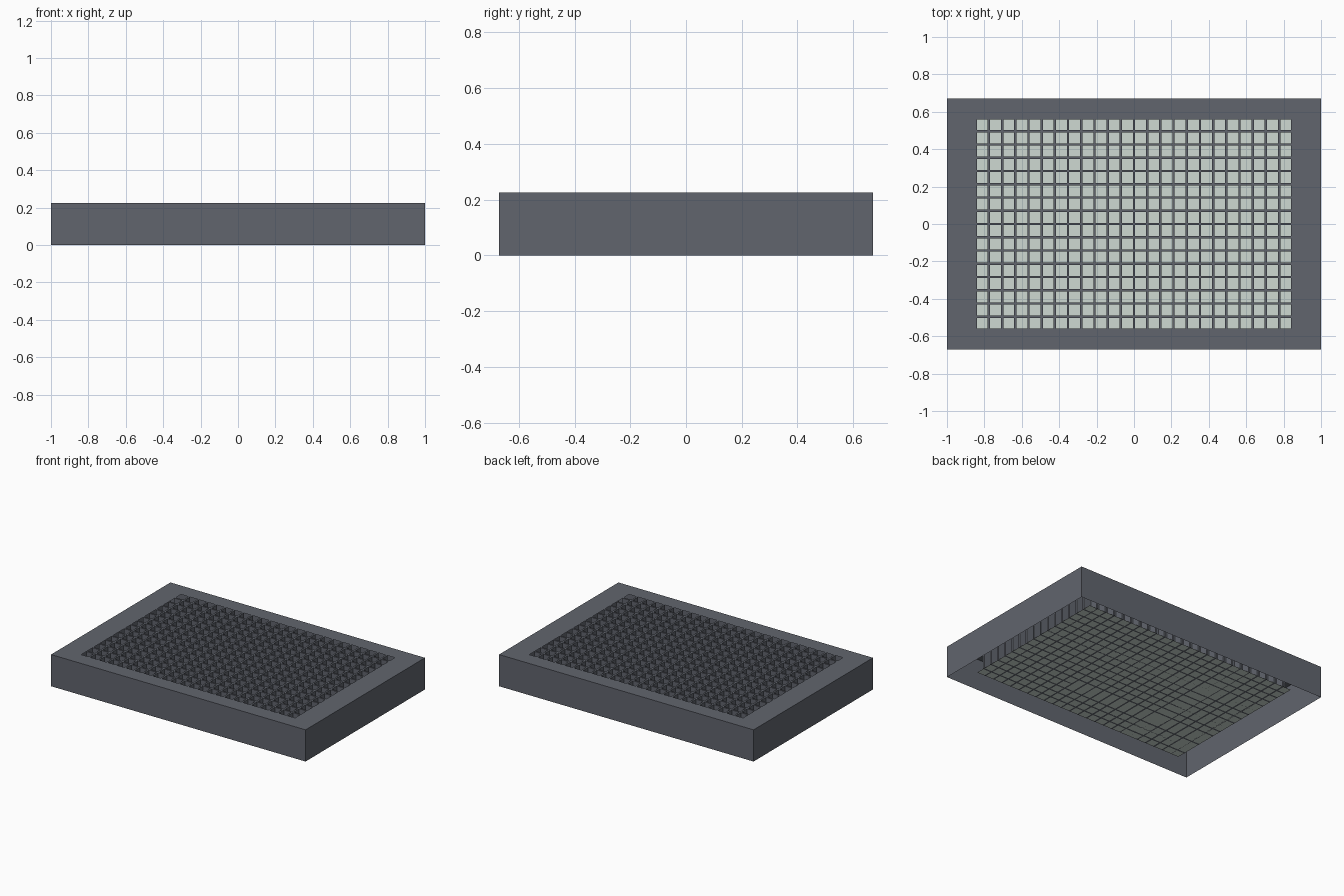
import bpy, bmesh

if "Cube" in bpy.data.objects:
    bpy.data.objects.remove(bpy.data.objects["Cube"])

W, D, H = 1.0, 0.67, 0.225      # housing half sizes and height
GX, GY = 0.84, 0.56             # half sizes of the grille opening
COLS, ROWS = 24, 16
BAR = 0.0125                    # bar thickness
Z0 = 0.045                      # height of the panel


def material(name, rgb):
    m = bpy.data.materials.new(name)
    m.diffuse_color = (*rgb, 1)
    m.use_nodes = True
    m.node_tree.nodes["Principled BSDF"].inputs["Base Color"].default_value = m.diffuse_color
    return m


def finish(bm, name, mat):
    me = bpy.data.meshes.new(name)
    bm.to_mesh(me)
    bm.free()
    ob = bpy.data.objects.new(name, me)
    bpy.context.collection.objects.link(ob)
    me.materials.append(mat)


def rect(bm, x, y, z):
    return [bm.verts.new((sx * x, sy * y, z))
            for sx, sy in ((-1, -1), (1, -1), (1, 1), (-1, 1))]


def box(bm, lo, hi):
    v = bmesh.ops.create_cube(bm, size=1)["verts"]
    for p in v:
        p.co = [(a + b) / 2 + c * (b - a) for a, b, c in zip(lo, hi, p.co)]


grey = material("housing_grey", (0.12, 0.13, 0.155))
dark = material("grille_grey", (0.12, 0.13, 0.155))
pale = material("panel_pale", (0.62, 0.7, 0.65))

# Housing: thin sheet walls and a top rim around the opening
bm = bmesh.new()
loops = [rect(bm, W, D, 0), rect(bm, W, D, H), rect(bm, GX, GY, H)]
for a, b in zip(loops, loops[1:]):
    for i in range(4):
        j = (i + 1) % 4
        bm.faces.new((a[i], a[j], b[j], b[i]))
finish(bm, "housing", grey)

# Grille: crossing upright bars between the cells
bm = bmesh.new()
for n, half, other, axis in ((COLS, GX, GY, 0), (ROWS, GY, GX, 1)):
    pitch = (2 * half + BAR) / n
    for i in range(1, n):
        c = -half - BAR / 2 + i * pitch
        lo, hi = [c - BAR / 2, -other, Z0], [c + BAR / 2, other, H]
        if axis:
            lo[:2], hi[:2] = lo[1::-1], hi[1::-1]
        box(bm, lo, hi)
finish(bm, "grille", dark)

# Diffuser panel closing the grille from below
bm = bmesh.new()
bm.faces.new(rect(bm, GX, GY, Z0))
finish(bm, "diffuser_panel", pale)
